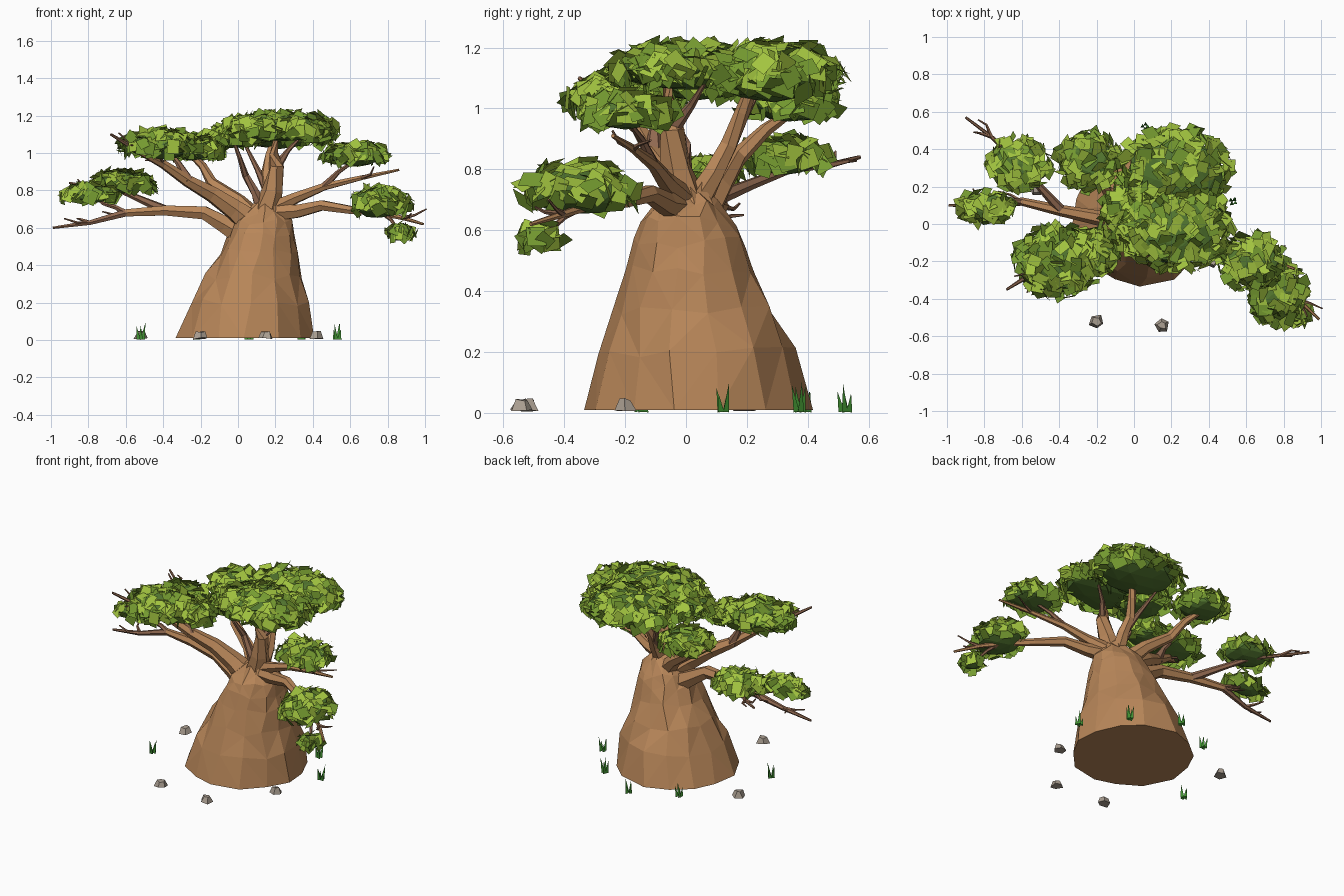
import bpy, bmesh, math, random
from mathutils import Vector, Matrix

if "Cube" in bpy.data.objects:
    bpy.data.objects.remove(bpy.data.objects["Cube"])

random.seed(4)
R = random.uniform


def mat(name, *col):
    m = bpy.data.materials.new(name)
    m.diffuse_color = (*col, 1)
    m.use_nodes = True
    m.node_tree.nodes["Principled BSDF"].inputs["Base Color"].default_value = m.diffuse_color
    return m


BARK = mat("bark", .48, .24, .10)
LIMB = mat("limb_bark", .28, .14, .08)
DARK = mat("leaf_dark", .09, .19, .03)
MID = mat("leaf_mid", .18, .33, .03)
LEAF = mat("leaf_light", .36, .55, .05)
GRASS = mat("grass", .05, .27, .03)
ROCK = mat("rock", .40, .34, .28)


def jitter(s):
    return Vector((R(-s, s), R(-s, s), R(-s, s)))


def finish(bm, name, *mats):
    me = bpy.data.meshes.new(name)
    bm.to_mesh(me)
    bm.free()
    for m in mats:
        me.materials.append(m)
    bpy.context.collection.objects.link(bpy.data.objects.new(name, me))


def skin(bm, rings):
    """Bridge matching rings of verts and cap both ends."""
    n = len(rings[0])
    for a, b in zip(rings, rings[1:]):
        for i in range(n):
            j = (i + 1) % n
            bm.faces.new((a[i], a[j], b[j], b[i]))
    bm.faces.new(rings[0][::-1])
    bm.faces.new(rings[-1])


# Trunk: flared lathe that leans to the right as it rises
bm = bmesh.new()
rings = []
for z, r in [(.01, .372), (.2, .323), (.34, .265), (.47, .212), (.56, .183), (.63, .155), (.69, .1), (.75, .055)]:
    ring = []
    for i in range(14):
        a = 2 * math.pi * (i + .5) / 14 + R(-.07, .07)
        k = r * R(.965, 1.03)
        dz = R(-.02, .02) if z > .05 else 0
        ring.append(bm.verts.new((.04 + .18 * z ** 1.3 + k * math.cos(a), .04 - .05 * z + k * math.sin(a), z + dz)))
    rings.append(ring)
skin(bm, rings)
bmesh.ops.triangulate(bm, faces=[f for f in bm.faces if len(f.verts) == 4])
finish(bm, "trunk", BARK)


def tube(bm, pts, r0, r1, sides=6):
    """Tapered limb through points."""
    rings = []
    for k, p in enumerate(pts):
        d = pts[min(k + 1, len(pts) - 1)] - pts[max(k - 1, 0)]
        q = d.to_track_quat('Z', 'Y')
        r = r0 + (r1 - r0) * (k / (len(pts) - 1)) ** .62
        rings.append([bm.verts.new(p + q @ Vector((r * math.cos(t), r * math.sin(t), 0)))
                      for t in (2 * math.pi * i / sides for i in range(sides))])
    skin(bm, rings)


def limb(name, keys, r0, r1=.007, twigs=0):
    """Kinked limb: each span gets a jittered midpoint; twigs sprout from its outer half."""
    keys = [Vector(k) for k in keys]
    pts = [keys[0]]
    for a, b in zip(keys, keys[1:]):
        pts += [(a + b) / 2 + jitter(.014), b]
    bm = bmesh.new()
    tube(bm, pts, r0, r1)
    for f in bm.faces:
        f.material_index = int(r0 < .05 or f.calc_center_median().x < -.5)
    for i in range(twigs):
        k = len(pts) - 2 - i // 2
        p, d = pts[k], (pts[k + 1] - pts[k]).normalized()
        side = Vector((-d.y, d.x, 0)) * (1 if i % 2 else -1)
        go = (d + side * R(.3, .9) + Vector((0, 0, R(0, .5)))).normalized()
        m = p + go * .07
        nf = len(bm.faces)
        tube(bm, [p, m, m + (go + jitter(.5)) * .06], .012, .004, 5)
        for f in list(bm.faces)[nf:]:
            f.material_index = 1
    finish(bm, name, BARK, LIMB)
    return pts


def foliage(name, c, rx, ry, rz):
    """Faceted flat-bottomed core covered with tilted square leaf cards."""
    c = Vector(c)
    size = Matrix.Diagonal((rx, ry, rz))
    bm = bmesh.new()
    bmesh.ops.create_icosphere(bm, subdivisions=2, radius=1)
    for v in bm.verts:
        p = v.co * R(.82, .98)
        if p.z < -.1:
            p.z = -.1 + (p.z + .1) * .85
        v.co = c + size @ p
    n = int(14 + 2700 * rx * ry)
    for i in range(n):
        a = i * 2.4
        z = min(1, 1 - 1.45 * (i + .5) / n + R(-.08, .08))
        s = math.sqrt(1 - z * z)
        d = Vector((s * math.cos(a), s * math.sin(a), z))
        p = c + size @ d * R(.9, 1.1)
        nrm = (size.inverted() @ d).normalized() + jitter(.75) + Vector((0, 0, .15))
        q = nrm.to_track_quat('Z', 'Y') @ Matrix.Rotation(R(0, 6.28), 3, 'Z').to_quaternion()
        h, w = R(.028, .042), R(.024, .036)
        f = bm.faces.new([bm.verts.new(p + q @ Vector((x * h, y * w, R(-.006, .006))))
                          for x, y in ((-1, -1), (1, -1), (1, 1), (-1, 1))])
        f.material_index = random.choice((2, 2, 1)) if z > -.1 else 1
    finish(bm, name, DARK, MID, LEAF)


# Left limbs
low = limb("lower_left_limb", [(.06, .03, .54), (-.18, .03, .68), (-.6, .12, .68), (-.99, .1, .6)], .075, twigs=3)
limb("lower_left_fork", [low[3], (-.63, .34, .8), (-.9, .57, .84)], .028, twigs=2)
limb("lower_left_sprig", [low[4], (-.72, .11, .73), (-.82, .08, .78)], .018)
up = limb("upper_left_limb", [(.1, 0, .6), (-.14, -.05, .78), (-.4, -.16, .94), (-.68, -.35, 1.1)], .085, twigs=4)
limb("upper_left_fork", [up[3], (-.38, -.08, 1.02)], .035)
limb("back_left_limb", [(.12, .04, .62), (-.14, .17, .84), (-.26, .36, 1.0)], .06, .015)

# Right limbs
limb("lower_right_limb", [(.17, -.02, .68), (.45, -.12, .72), (.76, -.32, .68), (.99, -.51, .62)], .055, twigs=3)
limb("lower_right_sprig", [(.76, -.32, .69), (.87, -.48, .57)], .015)
right = limb("upper_right_limb", [(.17, 0, .69), (.46, -.11, .82), (.86, -.24, .91)], .05, twigs=2)
limb("upper_right_fork", [right[2], (.64, -.2, .97)], .022)

# Top limbs carrying the canopy
top = limb("top_limb", [(.15, 0, .66), (.21, -.045, .93), (.2, -.06, 1.08)], .085, .015)
limb("top_right_fork", [top[2], (.33, .06, 1.08)], .025)
limb("top_left_limb", [(.13, 0, .7), (.04, 0, .88), (-.03, -.08, 1.08)], .04)
back = limb("top_back_limb", [(.15, .03, .68), (.15, .14, .88), (.2, .22, 1.08)], .05, .02)
limb("top_back_fork", [back[1], (.03, .24, 1.06)], .03)

# Leaf clusters: centre, then half sizes
foliage("canopy_front", (.215, -.02, 1.125), .295, .215, .088)
foliage("canopy_back", (.215, .29, 1.105), .285, .215, .108)
foliage("canopy_left", (-.03, .04, 1.08), .14, .17, .07)
foliage("foliage_back_left", (-.24, .34, 1.015), .16, .15, .075)
foliage("foliage_upper_left", (-.41, -.2, 1.035), .215, .18, .085)
foliage("foliage_upper_left_inner", (-.22, -.15, 1.015), .13, .12, .06)
foliage("foliage_lower_left", (-.62, .32, .835), .16, .13, .07)
foliage("foliage_lower_left_outer", (-.79, .09, .775), .14, .08, .055)
foliage("foliage_upper_right", (.63, -.2, .985), .165, .14, .068)
foliage("foliage_lower_right", (.76, -.36, .725), .145, .175, .095)
foliage("foliage_lower_right_outer", (.87, -.48, .57), .065, .06, .04)

# Rocks
for i, (x, y) in enumerate([(-.52, .19), (-.2, -.52), (.15, -.54), (.42, -.2)]):
    bm = bmesh.new()
    bmesh.ops.create_cone(bm, cap_ends=True, segments=5, radius1=.04, radius2=.022, depth=.036,
                          matrix=Matrix.Translation((x, y, .026)) @ Matrix.Rotation(i * .7, 4, 'Z'))
    for v in bm.verts:
        v.co += jitter(.005)
    finish(bm, f"rock_{i + 1}", ROCK)

# Grass tufts of pointed blades
for i, (x, y) in enumerate([(-.52, -.15), (.53, .12), (.34, .37), (.06, .52), (-.22, .39)]):
    bm = bmesh.new()
    for k in range(4):
        out = Matrix.Rotation(k * 1.57 + i, 3, 'Z') @ Vector((.018, 0, 0))
        h = R(.05, .1)
        bmesh.ops.create_cone(bm, segments=3, radius1=.013, radius2=0, depth=h,
                              matrix=Matrix.Translation(Vector((x, y, h / 2 + .003)) + out)
                              @ Matrix.Rotation(.15, 4, Vector((-out.y, out.x, 0))))
    bmesh.ops.remove_doubles(bm, verts=bm.verts, dist=.0005)
    finish(bm, f"grass_{i + 1}", GRASS)
